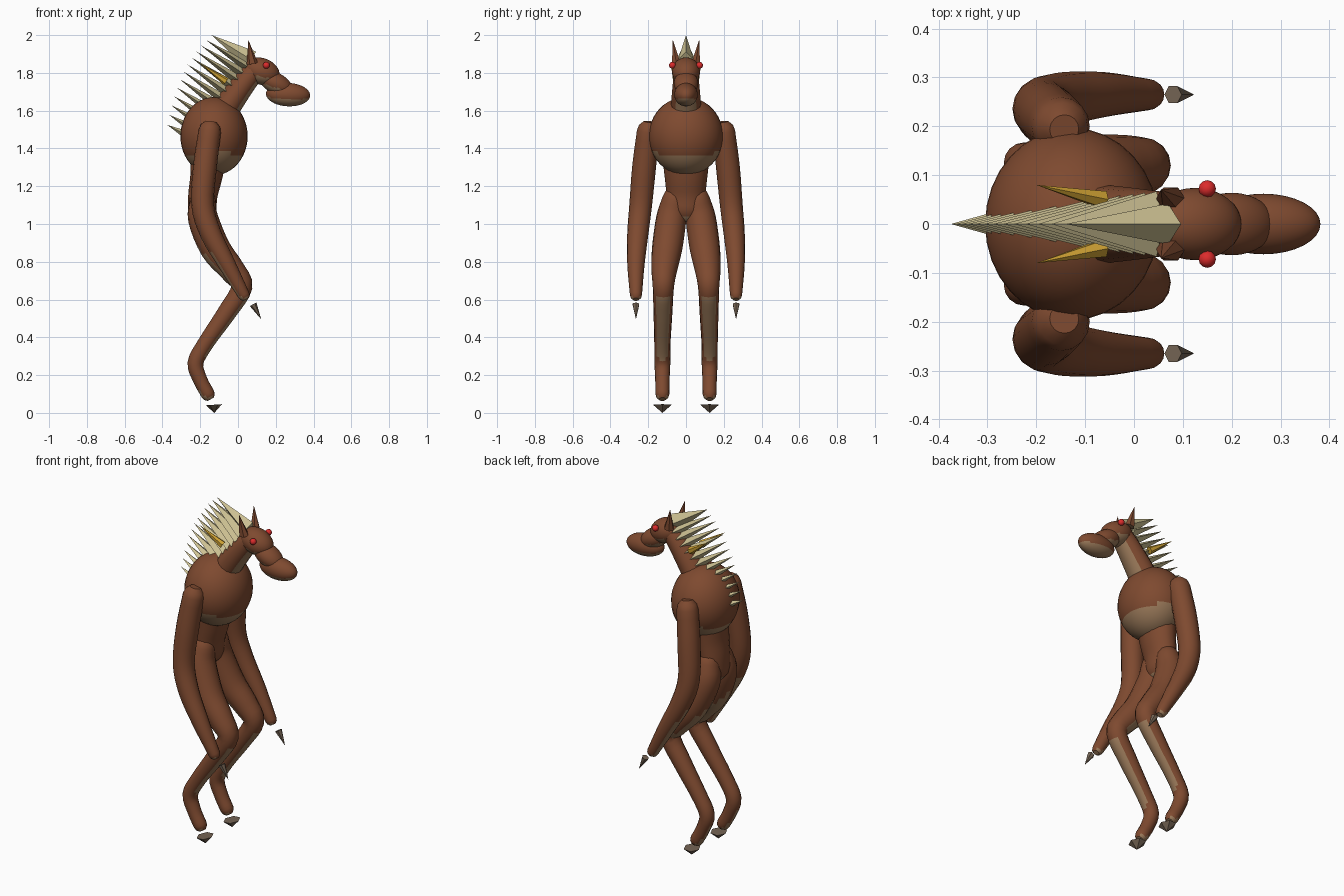
import bpy, bmesh, math
from mathutils import Vector, Matrix

cube = bpy.data.objects.get("Cube")
if cube:
    bpy.data.objects.remove(cube, do_unlink=True)


def material(name, rgb):
    m = bpy.data.materials.new(name)
    m.use_nodes = True
    m.diffuse_color = (*rgb, 1)
    m.node_tree.nodes["Principled BSDF"].inputs["Base Color"].default_value = (*rgb, 1)
    return m


BROWN = material("brown_hide", (.21, .068, .029))
TAN = material("tan_underside", (.32, .19, .10))
CREAM = material("cream_quill", (.63, .55, .30))
GOLD = material("gold_horn", (.64, .37, .035))
RED = material("red_eye", (.72, .025, .025))
HORN = material("grey_horn", (.18, .13, .09))


def finish(name, bm, mat, smooth=True, underside=False):
    bmesh.ops.recalc_face_normals(bm, faces=bm.faces)
    bm.normal_update()
    if underside:
        for f in bm.faces:
            f.material_index = int(f.normal.z < -.41)
    me = bpy.data.meshes.new(name)
    bm.to_mesh(me)
    bm.free()
    me.materials.append(mat)
    if underside:
        me.materials.append(TAN)
    ob = bpy.data.objects.new(name, me)
    bpy.context.collection.objects.link(ob)
    if smooth:
        bpy.ops.object.select_all(action='DESELECT')
        ob.select_set(True)
        bpy.context.view_layer.objects.active = ob
        bpy.ops.object.shade_smooth_by_angle(angle=math.radians(40))
    return ob


def ball(name, center, size, mat=BROWN, tilt=0, segs=32, underside=True):
    bm = bmesh.new()
    bmesh.ops.create_uvsphere(bm, u_segments=segs, v_segments=segs * 3 // 4, radius=1)
    bm.transform(Matrix.Translation(center) @ Matrix.Rotation(tilt, 4, 'Y')
                 @ Matrix.Diagonal((*size, 1)))
    return finish(name, bm, mat, underside=underside)


def spline(points, steps=4):
    # Catmull-Rom through position + radius points
    p = [Vector(q) for q in points]
    p = [2 * p[0] - p[1]] + p + [2 * p[-1] - p[-2]]
    out = []
    for a, b, c, d in zip(p, p[1:], p[2:], p[3:]):
        for i in range(steps):
            t = i / steps
            out.append(.5 * (2 * b + (c - a) * t + (2 * a - 5 * b + 4 * c - d) * t * t
                             + (3 * b - a - 3 * c + d) * t ** 3))
    return out + [p[-2]]


def limb(name, points, widen=1, sides=16):
    # Round-ended tube; widen stretches the section sideways
    path = spline(points)
    pos = [q.to_3d() for q in path]
    n = len(path)
    tan = [(pos[min(i + 1, n - 1)] - pos[max(i - 1, 0)]).normalized() for i in range(n)]
    rings = [(pos[i], tan[i], path[i][3]) for i in range(n)]
    caps = [(math.sin(a), math.cos(a)) for a in (math.radians(30), math.radians(60))]
    head = [(pos[0] - tan[0] * rings[0][2] * s, tan[0], rings[0][2] * c) for s, c in reversed(caps)]
    tail = [(pos[-1] + tan[-1] * rings[-1][2] * s, tan[-1], rings[-1][2] * c) for s, c in caps]
    bm = bmesh.new()
    loops = []
    for c, t, r in head + rings + tail:
        front = Vector((0, 1, 0)).cross(t).normalized()
        side = t.cross(front)
        loops.append([bm.verts.new(c + r * (math.cos(a) * front + widen * math.sin(a) * side))
                      for a in (2 * math.pi * k / sides for k in range(sides))])
    for a, b in zip(loops, loops[1:]):
        for k in range(sides):
            j = (k + 1) % sides
            bm.faces.new((a[k], a[j], b[j], b[k]))
    bm.faces.new(loops[0])
    bm.faces.new(loops[-1])
    return finish(name, bm, BROWN, underside=True)


def spike(name, base, tip, wide, thick, sides, mat, underside=False):
    base, tip = Vector(base), Vector(tip)
    d = tip - base
    axis = d.normalized()
    across = Vector((0, 1, 0))
    across = (across - axis * across.dot(axis)).normalized()
    third = axis.cross(across)
    bm = bmesh.new()
    bmesh.ops.create_cone(bm, cap_ends=True, segments=sides, radius1=1, radius2=0, depth=1)
    rot = Matrix((across * wide, third * thick, d)).transposed().to_4x4()
    bm.transform(Matrix.Translation((base + tip) / 2) @ rot)
    return finish(name, bm, mat, smooth=False, underside=underside)


# Body
ball("chest", (-.127, 0, 1.465), (.178, .197, .207))
limb("waist", [(-.155, 0, 1.36, .095), (-.168, 0, 1.25, .085), (-.185, 0, 1.16, .078),
               (-.19, 0, 1.08, .075)], widen=1.33)

# Neck and head
limb("neck", [(-.08, 0, 1.59, .075), (-.01, 0, 1.69, .068), (.06, 0, 1.78, .06),
              (.1, 0, 1.82, .055)], widen=1.1)
ball("skull", (.125, 0, 1.808), (.098, .074, .07), tilt=.35)
ball("snout_bridge", (.2, 0, 1.745), (.095, .064, .055), tilt=.5)
ball("muzzle", (.265, 0, 1.685), (.117, .062, .062), tilt=.05)

for name, s in (("left", 1), ("right", -1)):
    # Face
    ball(name + "_eye", (.15, s * .072, 1.84), (.018, .018, .018), RED, segs=12, underside=False)
    spike(name + "_ear", (.075, s * .052, 1.85), (.055, s * .07, 1.975), .026, .03, 6, BROWN, True)
    spike(name + "_neck_horn", (-.065, s * .05, 1.755), (-.2, s * .08, 1.85), .02, .022, 6, GOLD)
    # Arm
    limb(name + "_arm", [(-.15, s * .2, 1.49, .06), (-.175, s * .222, 1.3, .063),
                         (-.187, s * .24, 1.1, .06), (-.145, s * .255, .95, .056),
                         (-.06, s * .265, .79, .046), (.03, s * .265, .625, .032)])
    spike(name + "_claw", (.08, s * .265, .575), (.123, s * .265, .495), .02, .02, 6, HORN)
    # Leg
    limb(name + "_leg", [(-.185, s * .06, 1.13, .066), (-.185, s * .078, 1.03, .08),
                         (-.12, s * .1, .87, .08), (-.03, s * .115, .755, .068),
                         (.02, s * .12, .665, .056), (-.06, s * .122, .53, .05),
                         (-.17, s * .125, .37, .043), (-.225, s * .125, .265, .042),
                         (-.2, s * .125, .175, .038), (-.16, s * .125, .1, .037)])
    spike(name + "_hoof", (-.128, s * .125, .043), (-.125, s * .125, 0), .055, .043, 6, HORN)


# Mane of overlapping quills down the neck and back
def bend(a, b, c, t):
    return Vector(a) * (1 - t) ** 2 + Vector(b) * 2 * t * (1 - t) + Vector(c) * t * t


COUNT = 13
for i in range(COUNT):
    t = i / (COUNT - 1)
    root = bend((.07, 0, 1.87), (-.07, 0, 1.66), (-.25, 0, 1.46), t)
    tip = bend((-.14, 0, 2.0), (-.32, 0, 1.85), (-.375, 0, 1.525), t)
    wide = .042 if i == 0 else .07 - .035 * t
    spike(f"mane_quill_{i + 1}", root, tip, wide, .05 if i == 0 else .026, 4, CREAM)
